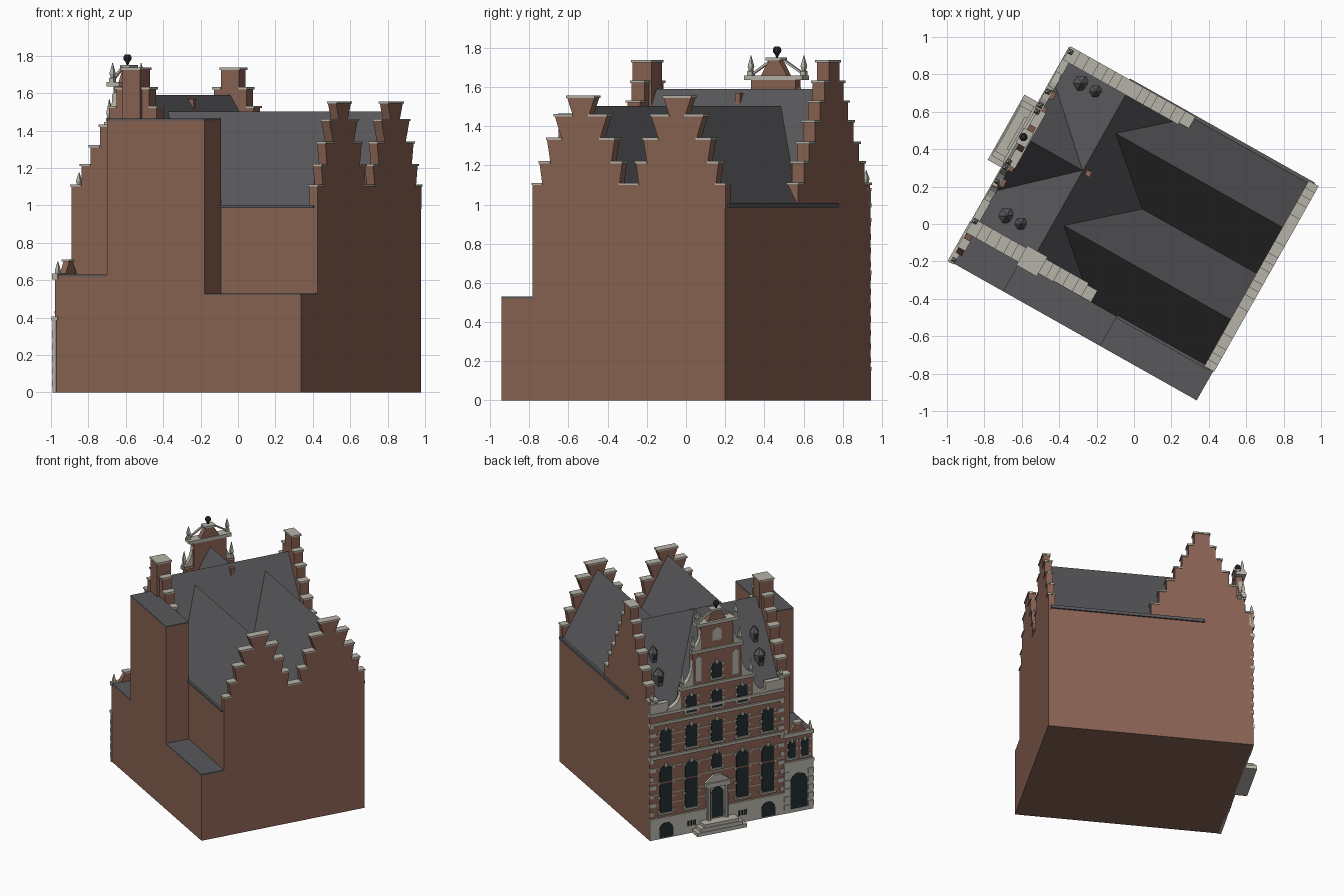
import bpy, bmesh, math
from mathutils import Matrix

if "Cube" in bpy.data.objects:
    bpy.data.objects.remove(bpy.data.objects["Cube"])

# Built square to the facade (facing local -Y), then turned to its skewed heading
TURN = Matrix.Rotation(math.radians(-119.4), 4, 'Z')

def material(name, rgb):
    m = bpy.data.materials.new(name)
    m.diffuse_color = (*rgb, 1)
    m.use_nodes = True
    m.node_tree.nodes["Principled BSDF"].inputs["Base Color"].default_value = m.diffuse_color
    return m

BRICK = material("brick", (0.25, 0.125, 0.088))
ROOF = material("slate", (0.098, 0.096, 0.104))
STONE = material("stone", (0.47, 0.45, 0.39))
GLASS = material("dark_glass", (0.016, 0.026, 0.028))
IRON = material("iron", (0.02, 0.021, 0.024))

parts = {}

def add(name, mat, verts, faces):
    bm = parts.setdefault(name, (bmesh.new(), mat))[0]
    vs = [bm.verts.new(v) for v in verts]
    for f in faces:
        bm.faces.new([vs[i] for i in f])

def prism(name, mat, pts, a, b, axis='Y'):
    """Profile (h, z) extruded from a to b along local X or Y."""
    n = len(pts)
    at = (lambda h, z, t: (h, t, z)) if axis == 'Y' else (lambda h, z, t: (t, h, z))
    verts = [at(h, z, t) for t in (a, b) for h, z in pts]
    faces = [list(range(n)), list(range(2 * n - 1, n - 1, -1))]
    faces += [(i, (i + 1) % n, n + (i + 1) % n, n + i) for i in range(n)]
    add(name, mat, verts, faces)

def box(name, mat, x0, x1, y0, y1, z0, z1):
    prism(name, mat, [(x0, z0), (x1, z0), (x1, z1), (x0, z1)], y0, y1)

def cone(name, mat, x, y, rings, n=4, spin=math.pi / 4):
    """Stacked rings of (radius, z)."""
    verts = [(x + r * math.cos(spin + 2 * math.pi * i / n), y + r * math.sin(spin + 2 * math.pi * i / n), z)
             for r, z in rings for i in range(n)]
    k = len(rings)
    faces = [list(range(n)), list(range((k - 1) * n, k * n))]
    faces += [(j * n + i, j * n + (i + 1) % n, (j + 1) * n + (i + 1) % n, (j + 1) * n + i)
              for j in range(k - 1) for i in range(n)]
    add(name, mat, verts, faces)

def mirror(half, c):
    return [(c + h, z) for h, z in half] + [(c - h, z) for h, z in reversed(half)]

F = -0.755           # facade plane
L, R, B = -0.655, 0.475, 0.755
C = -0.115           # facade centre
RIDGE = -0.378       # front ridge position

# Main body and side annex
box("main_walls", BRICK, L, R, F, B, 0, 0.99)
OUT = 0.655
for y0, y1, h, x0 in ((F, -0.434, 0.63, 0.425), (-0.434, 0.163, 1.465, R), (0.163, B, 0.53, R)):
    box("annex_walls", BRICK, x0 if h < 1 else R, OUT, y0, y1, 0, h - 0.01)
    box("annex_flat_roofs", ROOF, x0, OUT + 0.002, y0, y1, h - 0.01, h)

# Roofs: front roof, two rear roofs, cross roof behind the facade gable
prism("front_roof", ROOF, [(F, 0.99), (0, 0.99), (RIDGE, 1.59)], L + 0.03, R - 0.02, 'X')
rear = (0.191, -0.374)
for c in rear:
    prism("rear_roofs", ROOF, [(c - 0.283, 0.99), (c + 0.283, 0.99), (c, 1.502)], -0.32, B - 0.03)
prism("cross_roof", ROOF, [(C - 0.34, 1.0), (C + 0.34, 1.0), (C, 1.585)], F + 0.03, -0.38)
box("gutters", ROOF, L - 0.012, L + 0.01, -0.4, B - 0.02, 0.985, 1.008)
box("gutters", ROOF, R - 0.01, R + 0.01, 0.163, B - 0.02, 0.985, 1.0)

# Stepped side gables with chimney tops
steps = list(zip((0.375, 0.315, 0.26, 0.2, 0.145, 0.1, 0.055), (1.1, 1.21, 1.31, 1.42, 1.52, 1.62, 1.725)))
for x0, x1 in ((L, L + 0.07), (R - 0.075, R)):
    half, low = [], 0.98
    for w, z in steps:
        half += [(w, low), (w, z)]
        low = z
    prism("side_gables", BRICK, mirror(half, RIDGE), x0, x1, 'X')
    for i, (w, z) in enumerate(steps):
        inner = steps[i + 1][0] if i < 6 else 0
        for s in (-1, 1):
            a, b = sorted((RIDGE + s * inner, RIDGE + s * (w + 0.008)))
            box("side_gable_copings", STONE, x0 - 0.006, x1 + 0.006, a, b, z, z + 0.012)
box("chimney", BRICK, R - 0.09, R + 0.02, RIDGE - 0.055, RIDGE + 0.055, 1.3, 1.725)
box("chimney_cap", STONE, R - 0.095, R + 0.025, RIDGE - 0.062, RIDGE + 0.062, 1.725, 1.738)
box("roof_vent", BRICK, C - 0.015, C + 0.015, -0.36, -0.33, 1.5, 1.57)

# Flared stepped rear gables
rsteps = ((0.283, 0.283, 1.1), (0.225, 0.242, 1.21), (0.178, 0.198, 1.33), (0.11, 0.152, 1.45), (0.045, 0.08, 1.545))
for c in rear:
    half, low = [], 0.98
    for i, (wl, wt, z) in enumerate(rsteps):
        half += [(wl, low), (wt, z)]
        low = z
        inner = rsteps[i + 1][0] if i < 4 else 0
        for s in (-1, 1):
            a, b = sorted((c + s * inner, c + s * (wt + 0.004)))
            box("rear_gable_copings", STONE, a, b, B - 0.055, B + 0.006, z, z + 0.011)
    prism("rear_gables", BRICK, mirror(half, c), B - 0.05, B)

# Facade gable: brick tiers, stone scrolls, cornices
gable = [(0.54, 0.9), (0.54, 1.0), (0.29, 1.0), (0.29, 1.16), (0.195, 1.16), (0.195, 1.44), (0.13, 1.44), (0.13, 1.64)]
prism("facade_gable", BRICK, mirror(gable, C), F, F + 0.05)

def cornice(half, z, h=0.022, out=0.013, c=C):
    box("cornices", STONE, c - half, c + half, F - out, F + 0.02, z, z + h)

for half, z in ((0.54, 0.64), (0.54, 0.91), (0.54, 0.985), (0.305, 1.15), (0.21, 1.425)):
    cornice(half, z)
for z in (0.27, 0.35, 0.45, 0.56, 0.73, 0.82):
    cornice(0.54, z, 0.008, 0.003)
box("cornices", STONE, C - 0.17, C + 0.17, F - 0.02, F + 0.055, 1.635, 1.66)
for s in (-1, 1):
    for w0, w1, z0, h in ((0.4, 0.29, 1.007, 0.14), (0.285, 0.195, 1.17, 0.2), (0.2, 0.13, 1.447, 0.15)):
        curve = [(C + s * (w1 + (w0 - w1) * (1 - math.sin(t * math.pi / 10))),
                  z0 + 0.02 + (h - 0.02) * (1 - math.cos(t * math.pi / 10))) for t in range(6)]
        prism("gable_scrolls", STONE, [(C + s * w1, z0), (C + s * w0, z0)] + curve, F - 0.008, F + 0.03)
    # Parapet panels at the eaves
    a, b = sorted((C + s * 0.54, C + s * 0.39))
    box("parapets", STONE, a, b, F - 0.005, F + 0.025, 1.0, 1.07)
    box("parapets", STONE, a, b, F - 0.012, F + 0.03, 1.07, 1.085)
    # Obelisks
    for w, z, h in ((0.155, 1.66, 0.1), (0.275, 1.172, 0.12), (0.19, 1.447, 0.12), (0.52, 1.085, 0.09)):
        cone("obelisks", STONE, C + s * w, F + 0.008,
             [(0.02, z), (0.02, z + 0.02), (0.011, z + 0.025), (0.018, z + 0.045), (0.002, z + h)])
    # Stone corner blocks
    for i in range(11):
        w = 0.05 if i % 2 else 0.03
        a, b = sorted((C + s * 0.54, C + s * (0.54 - w)))
        box("corner_blocks", STONE, a, b, F - 0.006, F, 0.19 + i * 0.07, 0.22 + i * 0.07)
    # Pale blind niches
    box("blind_niches", STONE, C + s * 0.15 - 0.024, C + s * 0.15 + 0.024, F - 0.006, F, 1.2, 1.37)
    prism("blind_niches", STONE, [(C + s * 0.15 - 0.03, 1.37), (C + s * 0.15 + 0.03, 1.37), (C + s * 0.15, 1.4)], F - 0.008, F)
prism("top_pediment", BRICK, [(C - 0.075, 1.66), (C + 0.075, 1.66), (C + 0.03, 1.735), (C - 0.03, 1.735)], F, F + 0.045)
box("cornices", STONE, C - 0.045, C + 0.045, F - 0.01, F + 0.05, 1.735, 1.75)
for s in (-1, 1):
    prism("pediment_rails", STONE, [(C + s * 0.15, 1.66), (C + s * 0.15, 1.672), (C + s * 0.035, 1.745), (C + s * 0.035, 1.73)], F - 0.005, F + 0.01)
cone("finial_ball", IRON, C, F + 0.012,
     [(0.004, 1.75)] + [(0.023 * math.sin(t * math.pi / 6), 1.787 - 0.023 * math.cos(t * math.pi / 6)) for t in range(1, 6)], 8)
prism("blind_niches", STONE, [(C - 0.035, 1.5), (C + 0.035, 1.5), (C + 0.035, 1.58), (C, 1.605), (C - 0.035, 1.58)], F - 0.006, F)

# Windows
def arch(x, z0, z1, w, rise):
    return [(x - w, z0), (x + w, z0)] + [(x + w * math.cos(t * math.pi / 8), z1 - rise + rise * math.sin(t * math.pi / 8)) for t in range(9)]

def window(x, z0, z1, w, rise=0.02, blocks=3):
    prism("window_panes", GLASS, arch(x, z0, z1, w, rise), F - 0.005, F)
    box("window_sills", STONE, x - w - 0.014, x + w + 0.014, F - 0.013, F, z0 - 0.014, z0)
    box("window_keystones", STONE, x - 0.01, x + 0.01, F - 0.012, F, z1 - 0.004, z1 + 0.026)
    for s in (-1, 1):
        for i in range(blocks):
            z = z0 + (z1 - z0 - rise) * i / max(1, blocks - 1)
            a, b = sorted((x + s * w, x + s * (w + 0.016)))
            box("window_blocks", STONE, a, b, F - 0.008, F, z, z + 0.018)

cols = (-0.525, -0.32, 0.09, 0.295)
for x in cols:
    window(x, 0.205, 0.575, 0.05, 0.03, 4)
    box("window_bars", BRICK, x - 0.05, x + 0.05, F - 0.008, F, 0.44, 0.45)
for x in cols + (C,):
    window(x, 0.69, 0.865, 0.045)
for x in (-0.32, C, 0.09):
    window(x, 0.965, 1.1, 0.042)
window(C, 1.2, 1.32, 0.04)
window(C, 0.48, 0.6, 0.04, 0.04, 2)

# Stone plinth with basement openings
box("plinth", STONE, L, 0.425, F - 0.008, F, 0, 0.15)
box("plinth", STONE, L, 0.425, F - 0.013, F, 0.15, 0.17)
for x in (-0.525, 0.295):
    prism("basement_openings", GLASS, arch(x, 0.01, 0.125, 0.055, 0.05), F - 0.013, F - 0.008)
for x in (-0.32, 0.09):
    for i in range(-2, 3):
        box("basement_grilles", IRON, x + i * 0.014 - 0.004, x + i * 0.014 + 0.004, F - 0.013, F - 0.008, 0.06, 0.1)

# Entrance: door, columns, pediment and stoop
box("door_surround", STONE, C - 0.085, C + 0.085, F - 0.012, F, 0.08, 0.36)
prism("door", GLASS, arch(C, 0.09, 0.33, 0.048, 0.048), F - 0.017, F - 0.012)
for s in (-1, 1):
    cone("door_columns", STONE, C + s * 0.07, F - 0.02, [(0.015, 0.08), (0.012, 0.34)], 8)
box("door_entablature", STONE, C - 0.1, C + 0.1, F - 0.035, F, 0.34, 0.375)
prism("door_entablature", STONE, [(C - 0.1, 0.375), (C + 0.1, 0.375), (C + 0.03, 0.43), (C - 0.03, 0.43)], F - 0.02, F)
for w, z in ((0.2, 0.028), (0.17, 0.055), (0.14, 0.08)):
    box("stoop", STONE, C - w, C + w, F - 0.095 + (0.2 - w) * 0.2, F, 0, z)

# Annex front: rusticated gateway, windows, small pediment
A = 0.54
box("annex_stone", STONE, 0.425, 0.66, F - 0.01, F + 0.01, 0, 0.385)
cornice(0.122, 0.385, 0.022, 0.016, A)
cornice(0.12, 0.605, 0.03, 0.016, A)
prism("annex_gate", GLASS, arch(A, 0.03, 0.31, 0.068, 0.068), F - 0.015, F - 0.01)
for x in (A - 0.052, A + 0.052):
    window(x, 0.435, 0.565, 0.03, 0.01)
for s in (-1, 1):
    for i in range(5):
        box("annex_rustication", STONE, A + s * 0.096 - 0.022, A + s * 0.096 + 0.022, F - 0.016, F, 0.03 + i * 0.065, 0.07 + i * 0.065)
    cone("obelisks", STONE, A + s * 0.1, F + 0.01, [(0.016, 0.635), (0.016, 0.655), (0.002, 0.7)])
prism("annex_pediment", BRICK, [(A - 0.06, 0.635), (A + 0.06, 0.635), (A + 0.02, 0.7), (A - 0.02, 0.7)], F, F + 0.035)
box("cornices", STONE, A - 0.03, A + 0.03, F - 0.008, F + 0.04, 0.7, 0.712)

# Six-sided roof dormers on the front slope
for x in (-0.517, 0.296):
    for y, r in ((-0.615, 0.045), (-0.527, 0.036)):
        z = 0.99 + (y - F) * 0.6 / 0.377
        cone("dormers", ROOF, x, y, [(r * 0.8, z - 0.05), (r, z + 0.035), (0.004, z + 0.085)], 6, 0)
        box("dormer_panes", GLASS, x - r * 0.35, x + r * 0.35, y - r * 0.88, y - r * 0.7, z - 0.02, z + 0.025)

# Turn every part into an object
for name, (bm, mat) in parts.items():
    bmesh.ops.recalc_face_normals(bm, faces=bm.faces)
    me = bpy.data.meshes.new(name)
    bm.to_mesh(me)
    bm.free()
    me.materials.append(mat)
    ob = bpy.data.objects.new(name, me)
    ob.matrix_world = TURN
    bpy.context.collection.objects.link(ob)
